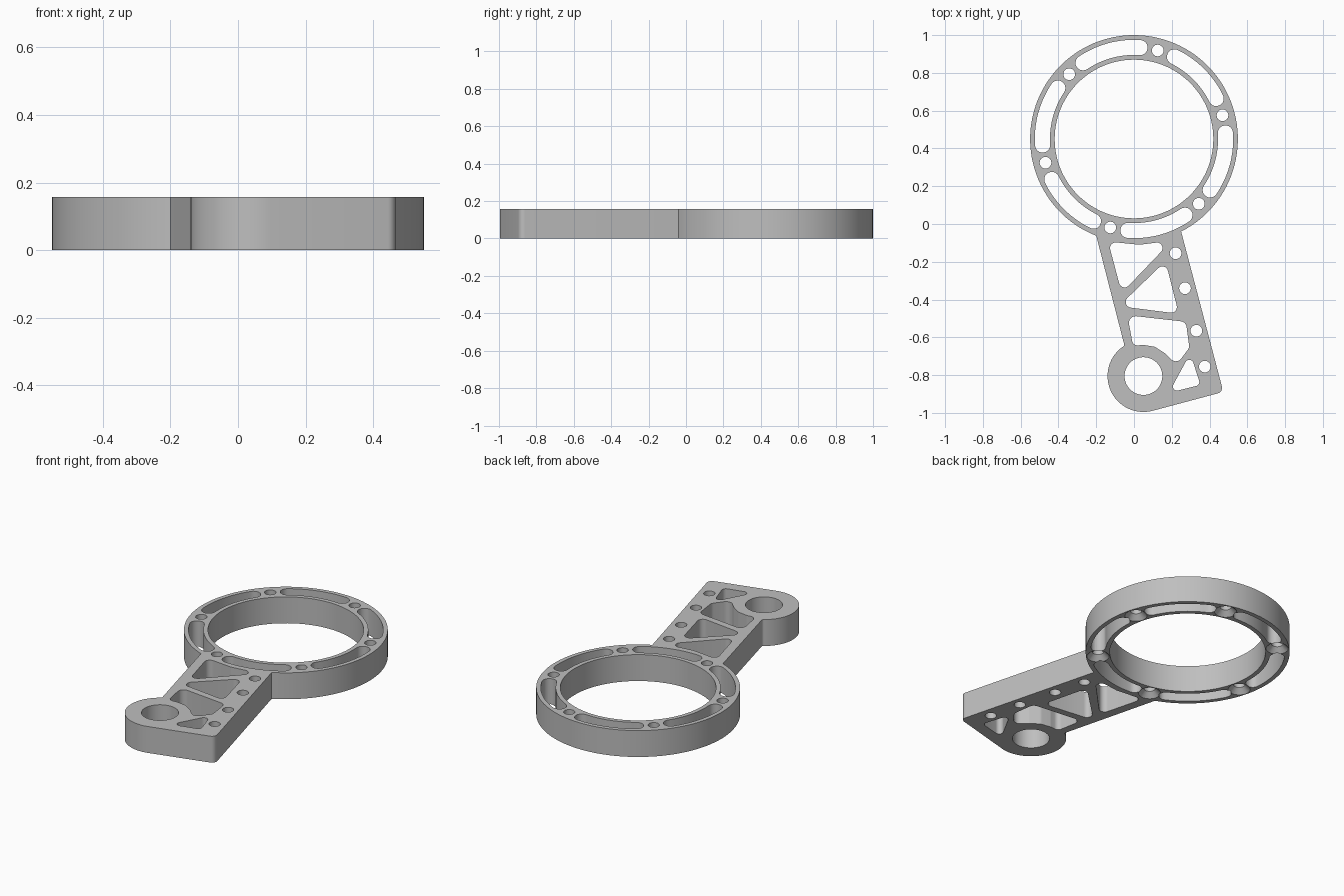
import bpy, bmesh
from math import sin, cos, radians, tan, pi
from mathutils import Vector, Matrix

cube = bpy.data.objects.get("Cube")
if cube:
    bpy.data.objects.remove(cube, do_unlink=True)

HEIGHT = 0.157
RING = Vector((0, 0.45))
BOSS = Vector((0.05, -0.805))
BOLT_R = 0.031      # small bolt holes
MID_R = 0.485       # bolt circle and slot centreline


def arc(centre, r, a0, a1, n):
    """Points along an arc, angles in degrees."""
    angles = [radians(a0 + (a1 - a0) * i / n) for i in range(n + 1)]
    return [Vector((centre[0] + r * cos(a), centre[1] + r * sin(a))) for a in angles]


def circle(centre, r, n):
    return arc(centre, r, 0, 360, n)[:-1]


def polar(deg, r=MID_R):
    return RING + r * Vector((cos(radians(deg)), sin(radians(deg))))


def fillet(prev, corner, nxt, r, n=7):
    """Replace a sharp corner by a tangent arc."""
    a, b = prev - corner, nxt - corner
    half = a.angle(b) / 2
    t = min(r / tan(half), 0.48 * a.length, 0.48 * b.length)
    r = t * tan(half)
    centre = corner + (a.normalized() + b.normalized()).normalized() * (r / sin(half))
    start = corner + a.normalized() * t - centre
    end = corner + b.normalized() * t - centre
    sweep = start.angle_signed(end)
    return [centre + Matrix.Rotation(-sweep * i / n, 2) @ start for i in range(n + 1)]


def rounded(points, r):
    p = [Vector(q) for q in points]
    return [v for i in range(len(p))
            for v in fillet(p[i - 1], p[i], p[(i + 1) % len(p)], r)]


def slot(mid, half, w):
    """Curved slot with round ends, following the ring."""
    a, b = mid - half, mid + half
    return (arc(RING, MID_R + w, a, b, 16) + arc(polar(b), w, b, b + 180, 10)[1:-1]
            + arc(RING, MID_R - w, b, a, 16) + arc(polar(a), w, a + 180, a + 360, 10)[1:-1])


# Outer outline: ring, left arm edge, boss, foot corner, right arm edge
ring_arc = arc(RING, 0.55, -63, 248.7, 96)
boss_arc = arc(BOSS, 0.19, 128, 285, 40)
neck = fillet(ring_arc[-1], Vector((-0.05, -0.645)), boss_arc[0], 0.05)
foot = fillet(boss_arc[-1], Vector((0.473, -0.889)), ring_arc[0], 0.03)
loops = [ring_arc + neck + boss_arc + foot]

# Ring bore and boss bore
loops += [circle(RING, 0.42, 96), circle(BOSS, 0.1, 48)]

# Bolt holes and slots around the ring
bolt_angles = [15 + 60 * i for i in range(6)]
for a in bolt_angles:
    loops.append(circle(polar(a), BOLT_R, 24))
    loops.append(slot(a + 30, 18.8, 0.04))

# Bolt holes along the arm
for c in [(0.22, -0.155), (0.27, -0.34), (0.33, -0.565), (0.375, -0.755)]:
    loops.append(circle(c, BOLT_R, 24))

# Lightening pockets of the arm, from the ring down to the foot
loops.append(rounded([(-0.137, -0.093), (0.03, -0.11), (0.2, -0.088), (-0.065, -0.365)], 0.03))
loops.append(rounded([(0.167, -0.197), (0.237, -0.475), (-0.08, -0.435)], 0.03))
loops.append(rounded([(-0.035, -0.483), (0.275, -0.518), (0.293, -0.655), (0.225, -0.745),
                      (0.165, -0.685), (0.11, -0.65), (0.05, -0.64), (-0.005, -0.645)], 0.035))
loops.append(rounded([(0.298, -0.685), (0.352, -0.852), (0.185, -0.893)], 0.022))

# Fill the profile and extrude it
bm = bmesh.new()
for loop in loops:
    verts = [bm.verts.new((p.x, p.y, 0)) for p in loop]
    for i, v in enumerate(verts):
        bm.edges.new((verts[i - 1], v))
bmesh.ops.remove_doubles(bm, verts=bm.verts[:], dist=0.0005)
bmesh.ops.triangle_fill(bm, use_beauty=True, use_dissolve=False,
                        edges=bm.edges[:], normal=(0, 0, 1))
extruded = bmesh.ops.extrude_face_region(bm, geom=bm.faces[:])
top = [g for g in extruded["geom"] if isinstance(g, bmesh.types.BMVert)]
bmesh.ops.translate(bm, verts=top, vec=(0, 0, HEIGHT))
bmesh.ops.recalc_face_normals(bm, faces=bm.faces[:])
mesh = bpy.data.meshes.new("ring_bracket")
bm.to_mesh(mesh)
bm.free()
bracket = bpy.data.objects.new("ring_bracket", mesh)
bpy.context.collection.objects.link(bracket)

# Countersinks under the ring bolt holes
bm = bmesh.new()
for a in bolt_angles:
    p = polar(a)
    bmesh.ops.create_cone(bm, cap_ends=True, segments=32, radius1=0.064, radius2=0.024,
                          depth=0.04, matrix=Matrix.Translation((p.x, p.y, 0.016)))
cut_mesh = bpy.data.meshes.new("countersink_cutter")
bm.to_mesh(cut_mesh)
bm.free()
cutter = bpy.data.objects.new("countersink_cutter", cut_mesh)
cutter.hide_render = True
bpy.context.collection.objects.link(cutter)

bpy.ops.object.select_all(action="DESELECT")
bracket.select_set(True)
bpy.context.view_layer.objects.active = bracket
mod = bracket.modifiers.new("countersinks", "BOOLEAN")
mod.operation = "DIFFERENCE"
mod.solver = "EXACT"
mod.object = cutter
bpy.ops.object.modifier_apply(modifier=mod.name)
bpy.data.objects.remove(cutter, do_unlink=True)

# Plain grey metal
grey = bpy.data.materials.new("grey")
grey.use_nodes = True
colour = (0.52, 0.52, 0.52, 1)
grey.diffuse_color = colour
grey.node_tree.nodes["Principled BSDF"].inputs["Base Color"].default_value = colour
bracket.data.materials.clear()
bracket.data.materials.append(grey)
bpy.ops.object.shade_smooth_by_angle(angle=radians(25))
